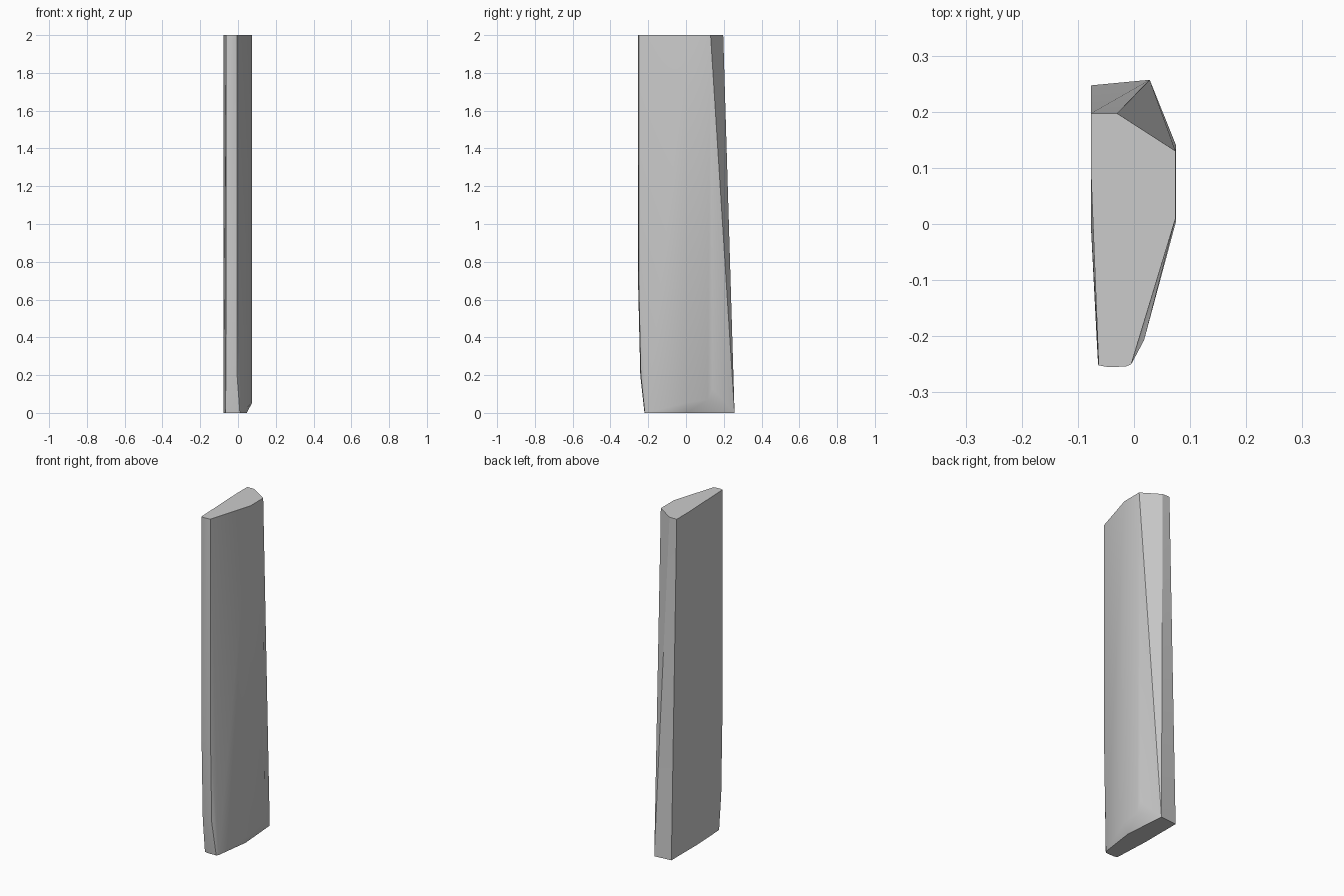
import bpy, bmesh, math

if "Cube" in bpy.data.objects:
    bpy.data.objects.remove(bpy.data.objects["Cube"])

# Cross-sections of the faceted plank, as (x, y) outlines
top = [(-0.077, 0.197), (-0.03, 0.197), (0.074, 0.13), (0.074, 0.01),
       (-0.005, -0.25), (-0.015, -0.254), (-0.045, -0.255), (-0.063, -0.252), (-0.077, 0.1)]
foot = [(-0.077, 0.247), (0.028, 0.257), (0.047, 0.005),
        (0.018, -0.207), (0.01, -0.218), (-0.045, -0.22), (-0.066, -0.215), (-0.077, 0.0)]

points = [(x, y, 2.0) for x, y in top] + [(x, y, 0.0) for x, y in foot]
# Front bevel near the foot
points += [(-0.005, -0.239, 0.2), (-0.05, -0.242, 0.2), (-0.064, -0.238, 0.2),
           (-0.005, -0.25, 0.7), (-0.05, -0.254, 0.7), (-0.064, -0.25, 0.7)]
# Chamfer along the lower right side
points += [(0.075, 0.005, 0.055), (0.075, 0.115, 0.07), (0.075, 0.14, 0.13)]

# Wrap the sections in a convex hull
bm = bmesh.new()
for p in points:
    bm.verts.new(p)
res = bmesh.ops.convex_hull(bm, input=bm.verts)
loose = [v for v in bm.verts if not v.link_faces]
bmesh.ops.delete(bm, geom=loose, context='VERTS')
bmesh.ops.recalc_face_normals(bm, faces=bm.faces)
bmesh.ops.dissolve_limit(bm, angle_limit=math.radians(0.2), verts=bm.verts, edges=bm.edges)

mesh = bpy.data.meshes.new("stone_plank")
bm.to_mesh(mesh)
bm.free()
plank = bpy.data.objects.new("stone_plank", mesh)
bpy.context.collection.objects.link(plank)

# Soft shading over shallow facets, crisp main edges
bpy.context.view_layer.objects.active = plank
plank.select_set(True)
bpy.ops.object.shade_smooth_by_angle(angle=math.radians(30))
